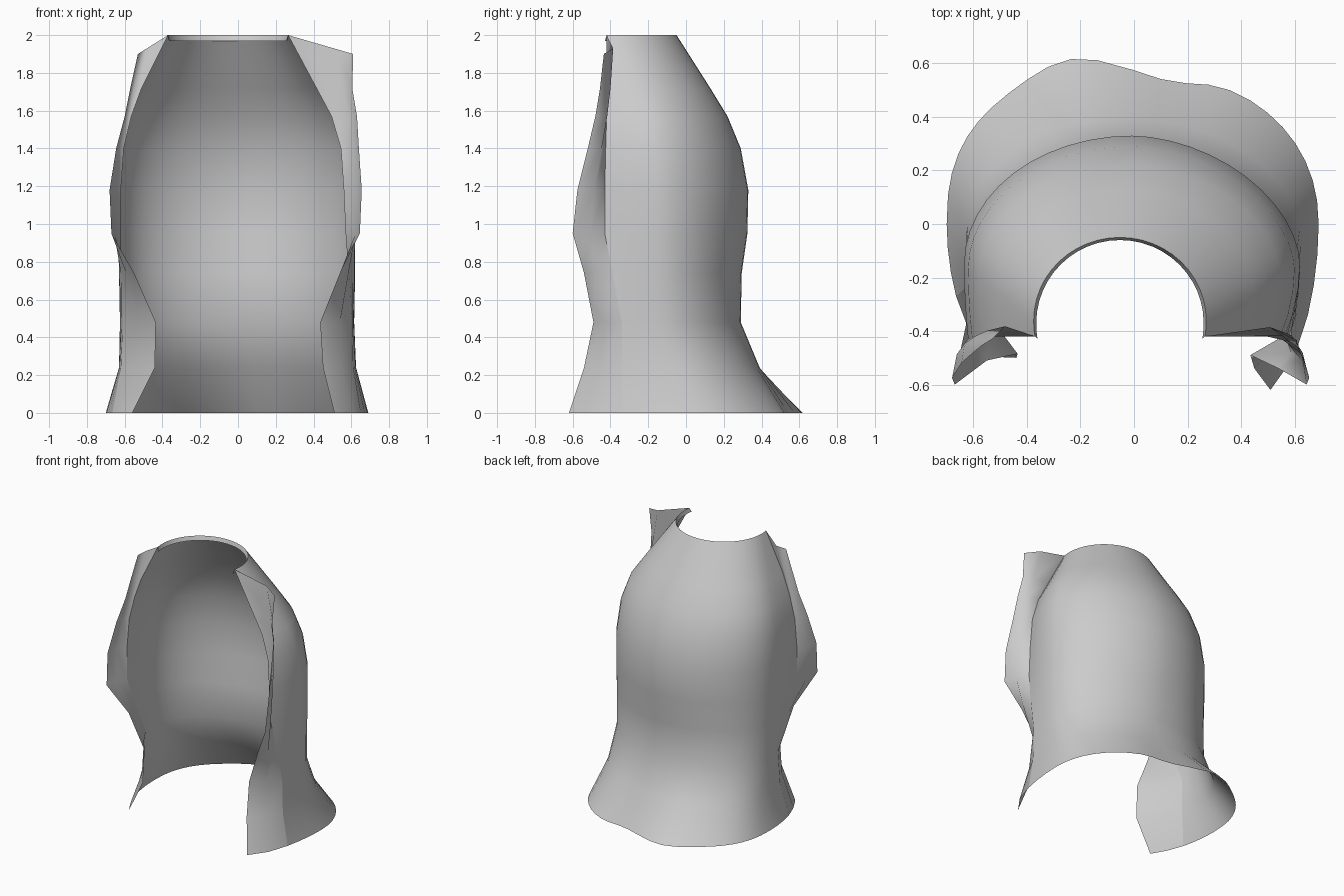
import bpy, bmesh, math

if "Cube" in bpy.data.objects:
    bpy.data.objects.remove(bpy.data.objects["Cube"])

# One flat cloth colour
cloth = bpy.data.materials.new("grey_cloth")
cloth.diffuse_color = (0.6, 0.6, 0.6, 1)
cloth.use_nodes = True
cloth.node_tree.nodes["Principled BSDF"].inputs["Base Color"].default_value = cloth.diffuse_color

# Body rings: z, left x, right x, back y, widest y, left roundness, right roundness
BODY = [
    (0.00, -0.70, 0.69, 0.575, 0.00, 2.45, 2.15),
    (0.24, -0.63, 0.625, 0.39, -0.08, 2.3, 2.0),
    (0.48, -0.625, 0.615, 0.29, -0.15, 2.2, 1.9),
    (0.74, -0.63, 0.62, 0.295, -0.15, 2.1, 1.85),
    (0.95, -0.635, 0.62, 0.325, -0.15, 2.0, 1.8),
    (1.18, -0.635, 0.62, 0.33, -0.15, 2.0, 1.8),
    (1.40, -0.62, 0.60, 0.29, -0.17, 2.0, 1.8),
    (1.57, -0.58, 0.545, 0.22, -0.20, 2.0, 1.85),
    (1.72, -0.512, 0.45, 0.128, -0.25, 2.0, 1.9),
    (2.00, -0.375, 0.27, -0.05, -0.36, 2.0, 2.0),
]
# Front panel per ring: fold x, fold y, free edge x, free edge y
LEFT = [
    (-0.665, -0.27, -0.56, -0.495), (-0.62, -0.23, -0.44, -0.50),
    (-0.61, -0.22, -0.435, -0.485), (-0.62, -0.34, -0.55, -0.51),
    (-0.62, -0.43, -0.67, -0.60), (-0.62, -0.43, -0.68, -0.575),
    (-0.605, -0.425, -0.645, -0.52), (-0.565, -0.42, -0.60, -0.48),
    (-0.51, -0.42, -0.57, -0.455), (-0.37, -0.42, -0.53, -0.43),
]
RIGHT = [
    (0.65, -0.34, 0.51, -0.62), (0.61, -0.34, 0.45, -0.54),
    (0.605, -0.34, 0.435, -0.49), (0.59, -0.39, 0.54, -0.54),
    (0.57, -0.43, 0.645, -0.60), (0.56, -0.43, 0.655, -0.575),
    (0.545, -0.425, 0.64, -0.52), (0.495, -0.42, 0.63, -0.48),
    (0.415, -0.42, 0.605, -0.455), (0.265, -0.42, 0.61, -0.435),
]
ARC = 24


def body_ring(i):
    """Points from the left fold around the back to the right fold."""
    z, xl, xr, yb, yc, nl, nr = BODY[i]
    cx, half = (xl + xr) / 2, (xr - xl) / 2
    pts = []
    for k in range(ARC + 1):
        a = math.pi * (1 - k / ARC)
        c, s = math.cos(a), max(math.sin(a), 0)
        n = nl if c < 0 else nr
        x = cx + half * math.copysign(abs(c) ** (2 / n), c)
        y = yc + (yb - yc) * s ** (2 / n)
        if i == 0:      # wavy hem at the back
            y += s * (0.06 * math.exp(-((x + 0.25) / 0.19) ** 2)
                      - 0.035 * math.exp(-((x - 0.15) / 0.14) ** 2))
        pts.append((x, y, z))

    def side(fold, edge_x):
        # eased run from the widest point forward to the fold
        return [(edge_x + (fold[0] - edge_x) * t ** 2,
                 yc + (fold[1] - yc) * t, z) for t in (0.33, 0.67, 1)]
    return side(LEFT[i], xl)[::-1] + pts + side(RIGHT[i], xr)


def panel_ring(i, table, sign):
    """Fold, middle and free edge of a front panel that turns back into a lapel."""
    z = BODY[i][0]
    ax, ay, ex, ey = table[i]
    top = i == len(BODY) - 1
    if i < 4:           # lower part wraps round the front
        out = 0.02 if sign > 0 else 0.008
        mid = ((ax + ex) / 2 + sign * out, (ay + ey) / 2 - out * 0.7, z)
    else:               # lapel has a valley along its middle
        mid = (ax + (ex - ax) * 0.7, ay + (ey - ay) * 0.7 + 0.045,
               z - (0.07 if top else 0))
    return [(ax, ay, z), mid, (ex, ey, 1.90 if top else z)]


def sheet(name, rings, flip=False, angle=50):
    """Join rows of points into a smooth cloth sheet."""
    bm = bmesh.new()
    rows = [[bm.verts.new(p) for p in r] for r in rings]
    for a, b in zip(rows, rows[1:]):
        for j in range(len(a) - 1):
            f = [a[j], a[j + 1], b[j + 1], b[j]]
            bm.faces.new(f if flip else f[::-1])
    me = bpy.data.meshes.new(name)
    bm.to_mesh(me)
    bm.free()
    me.materials.append(cloth)
    ob = bpy.data.objects.new(name, me)
    bpy.context.collection.objects.link(ob)
    bpy.ops.object.select_all(action='DESELECT')
    ob.select_set(True)
    bpy.context.view_layer.objects.active = ob
    bpy.ops.object.shade_smooth_by_angle(angle=math.radians(angle))
    return ob


N = len(BODY)
rings = [body_ring(i) for i in range(N)]
sheet("garment_body", rings)
sheet("left_lapel", [panel_ring(i, LEFT, -1) for i in range(N)], True, 120)
sheet("right_lapel", [panel_ring(i, RIGHT, 1) for i in range(N)], False, 120)

# Narrow turned-in band round the neck opening
neck = rings[-1]
inner = [(-0.0525 + (x + 0.0525) * 0.97, y - 0.01, 1.97) for x, y, z in neck]
sheet("neck_band", [neck, inner])
